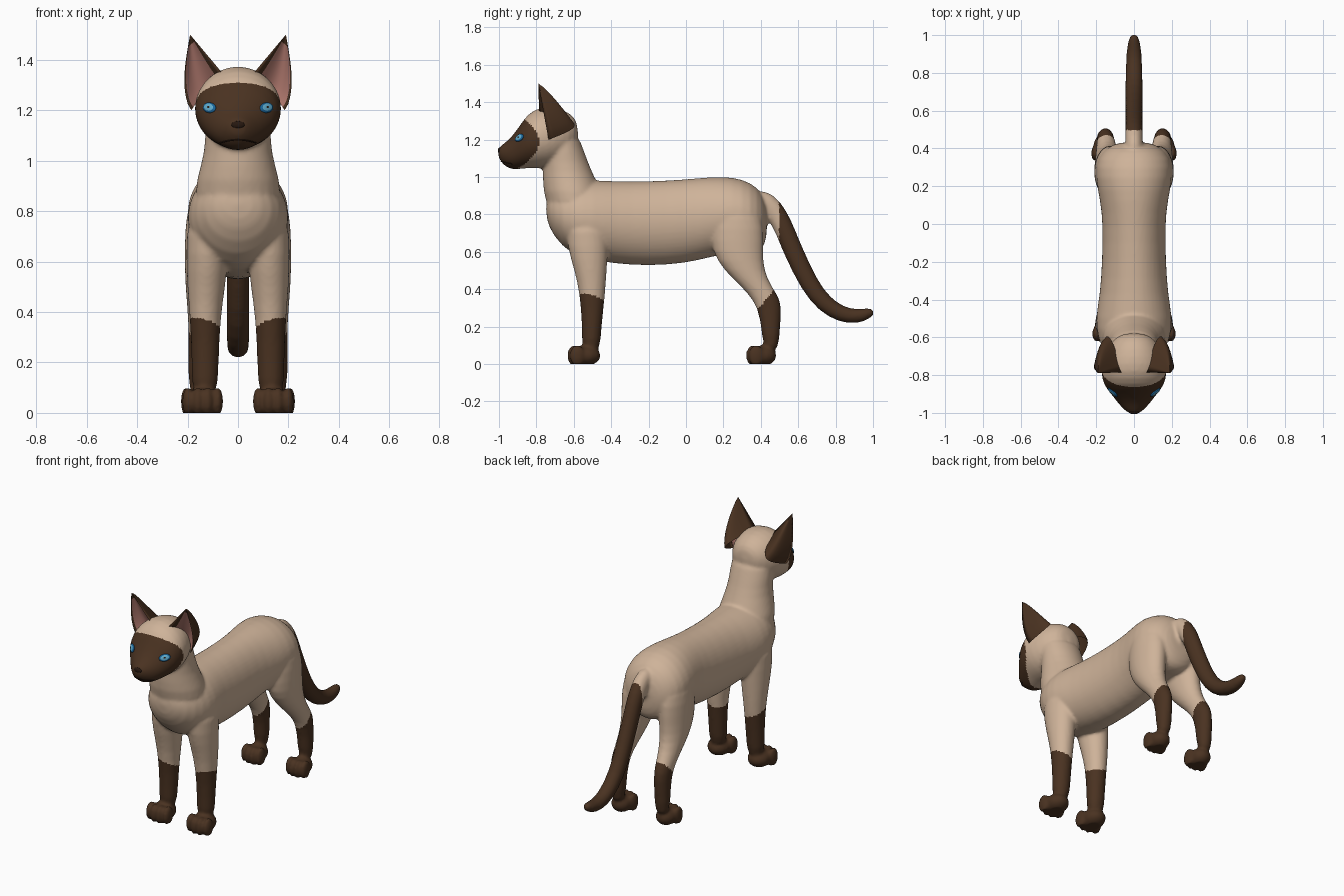
import bpy, bmesh, math
from mathutils import Vector, Matrix

if "Cube" in bpy.data.objects:
    bpy.data.objects.remove(bpy.data.objects["Cube"])


def material(name, r, g, b):
    m = bpy.data.materials.new(name)
    m.use_nodes = True
    m.diffuse_color = (r, g, b, 1)
    bsdf = m.node_tree.nodes["Principled BSDF"]
    bsdf.inputs["Base Color"].default_value = (r, g, b, 1)
    bsdf.inputs["Roughness"].default_value = 0.8
    return m


CREAM = material("cream_fur", 0.62, 0.45, 0.32)
BROWN = material("dark_brown_fur", 0.068, 0.032, 0.015)
PINK = material("inner_ear_pink", 0.50, 0.22, 0.18)
BLUE = material("eye_blue", 0.01, 0.13, 0.32)
LIGHT = material("iris_light_blue", 0.12, 0.42, 0.62)
BLACK = material("nose_black_brown", 0.02, 0.009, 0.005)


def add_object(name, mesh, mats):
    obj = bpy.data.objects.new(name, mesh)
    bpy.context.collection.objects.link(obj)
    for m in mats:
        mesh.materials.append(m)
    return obj


def finish(name, bm, mats):
    bmesh.ops.recalc_face_normals(bm, faces=bm.faces[:])
    for f in bm.faces:
        f.smooth = True
    mesh = bpy.data.meshes.new(name)
    bm.to_mesh(mesh)
    bm.free()
    return add_object(name, mesh, mats)


def loft(bm, rings, axis=None, sides=24):
    """Rings are (x, y, z, half width, half depth); no axis means follow the path."""
    centres = [Vector(r[:3]) for r in rings]
    loops = []
    for i, ring in enumerate(rings):
        along = axis or centres[min(i + 1, len(rings) - 1)] - centres[max(i - 1, 0)]
        across = Vector((1, 0, 0))
        depth = along.cross(across).normalized()
        loop = []
        for k in range(sides):
            a = math.tau * k / sides
            offset = across * ring[3] * math.cos(a) + depth * ring[4] * math.sin(a)
            loop.append(bm.verts.new(centres[i] + offset))
        loops.append(loop)
    for low, high in zip(loops, loops[1:]):
        for k in range(sides):
            n = (k + 1) % sides
            bm.faces.new((low[k], low[n], high[n], high[k]))
    bm.faces.new(loops[0])
    bm.faces.new(loops[-1])


def ellipsoid(bm, centre, radii):
    place = Matrix.Translation(centre) @ Matrix.Diagonal((*radii, 1))
    bmesh.ops.create_uvsphere(bm, u_segments=20, v_segments=12, radius=1, matrix=place)


def paw(bm, x, y, size):
    ellipsoid(bm, (x, y + 0.01, 0.045), (0.07 * size, 0.085 * size, 0.055))
    for step in (-1.5, -0.5, 0.5, 1.5):
        back = 0.014 * (abs(step) - 0.5)
        ellipsoid(bm, (x + step * 0.039 * size, y - 0.045 * size + back, 0.045),
                  (0.023 * size, 0.042, 0.058))


Y, Z = Vector((0, 1, 0)), Vector((0, 0, 1))
bm = bmesh.new()

# Torso and head: y, z, half width, half height
torso = [(-.75, .83, .05, .05), (-.71, .81, .14, .13), (-.61, .78, .195, .2),
         (-.5, .77, .207, .215), (-.38, .757, .182, .222), (-.2, .75, .17, .228),
         (0, .763, .166, .226), (.12, .785, .18, .217), (.25, .8, .207, .204),
         (.35, .78, .197, .192), (.41, .76, .14, .155), (.435, .76, .07, .07)]
head = [(-.575, 1.23, .06, .06), (-.62, 1.225, .122, .122), (-.7, 1.215, .16, .16),
        (-.78, 1.21, .178, .167), (-.85, 1.193, .165, .145), (-.9, 1.148, .122, .108),
        (-.95, 1.118, .084, .077), (-.99, 1.125, .047, .045), (-1.005, 1.13, .02, .02)]
for part in (torso, head):
    loft(bm, [(0, y, z, w, h) for y, z, w, h in part], Y)

# Neck
neck = [(-.58, .8, .185, .16), (-.61, .93, .165, .155), (-.635, 1.03, .133, .132),
        (-.655, 1.13, .13, .112), (-.67, 1.25, .13, .09)]
loft(bm, [(0, y, z, w, d) for y, z, w, d in neck], Z)

# Tail: y, z, radius
tail = [(.36, .89, .05), (.435, .865, .06), (.495, .79, .054), (.535, .7, .052),
        (.575, .6, .053), (.66, .42, .05), (.74, .32, .048), (.83, .263, .044),
        (.92, .252, .04), (.985, .275, .028), (1.005, .282, .012)]
loft(bm, [(0, y, z, min(r, .046), r) for y, z, r in tail])

# Legs and paws: x, y, z, half width, half depth
front_leg = [(.12, -.53, .8, .085, .12), (.122, -.525, .62, .084, .11),
             (.126, -.51, .5, .076, .086), (.13, -.5, .38, .061, .069),
             (.13, -.503, .2, .053, .051), (.132, -.51, .05, .053, .051)]
rear_leg = [(.12, .27, .85, .08, .12), (.125, .275, .72, .086, .145),
            (.13, .275, .6, .082, .137), (.138, .31, .5, .071, .107),
            (.145, .38, .41, .056, .08), (.15, .437, .34, .047, .075),
            (.152, .453, .25, .044, .054), (.155, .455, .05, .046, .042)]
for side in (1, -1):
    for leg in (front_leg, rear_leg):
        loft(bm, [(side * r[0], *r[1:]) for r in leg], Z)
    paw(bm, side * .14, -.55, 1.0)
    paw(bm, side * .155, .4, .88)

# Fuse the parts into one smooth skin
rough = finish("rough_parts", bm, [])
rough.modifiers.new("Round", "SUBSURF").levels = 1
remesh = rough.modifiers.new("Fuse", "REMESH")
remesh.mode = "VOXEL"
remesh.voxel_size = 0.0095
soften = rough.modifiers.new("Soften", "SMOOTH")
soften.factor = 0.5
soften.iterations = 6
graph = bpy.context.evaluated_depsgraph_get()
skin = bpy.data.meshes.new_from_object(rough.evaluated_get(graph))
bpy.data.objects.remove(rough)
skin.name = "cat_body"
body = add_object("cat_body", skin, [CREAM, BROWN])
for v in skin.vertices:
    v.co.z = max(v.co.z, 0)


# Dark mask, socks and tail
def is_dark(c):
    if c.z > 1:
        return c.y < -.785 - 5.5 * (c.z - 1.19) ** 2
    if c.y < 0:
        return c.z < .35 + .3 * (abs(c.x) - .13) - .3 * (c.y + .5)
    return c.y > .497 or c.z < .3 + 1.2 * (c.y - .39)


for p in skin.polygons:
    p.material_index = int(is_dark(p.center))
    p.use_smooth = True
bpy.context.view_layer.update()


def on_face(x, z):
    hit, place, normal, _ = body.ray_cast(Vector((x, -1.5, z)), Y)
    return place, normal


# Ears: cupped shells with a pink inside
def ear(name, side):
    bm = bmesh.new()
    cols, rows = 14, 12
    tip = Vector((.19, -.79, 1.5))
    inner, outer = Vector((.06, -.785, 1.345)), Vector((.185, -.735, 1.2))

    def shell(cup, inside):
        grid = []
        for j in range(rows + 1):
            v = j / rows
            a = inner.lerp(tip, v)
            b = outer.lerp(tip, v) + Vector((.026 * math.sin(math.pi * v ** 0.7), 0, 0))
            row = []
            for i in range(cols + 1):
                u = i / cols
                bulge = math.sin(math.pi * u) * (1 - v) ** 0.8 * cup
                p = a.lerp(b, u) + Vector((.015, .165, .01)) * bulge
                row.append(bm.verts.new((p.x * side, p.y, p.z)))
            grid.append(row)
        for j in range(rows):
            for i in range(cols):
                f = bm.faces.new((grid[j][i], grid[j][i + 1],
                                  grid[j + 1][i + 1], grid[j + 1][i]))
                rim = i < 2 or i > cols - 2 or j > rows - 3
                f.material_index = int(inside and not rim)

    shell(1.0, False)
    shell(0.4, True)
    bmesh.ops.remove_doubles(bm, verts=bm.verts[:], dist=0.0005)
    finish(name, bm, [BROWN, PINK])


# Eyes: shallow almond domes
def eye(name, side):
    place, normal = on_face(side * .113, 1.21)
    bm = bmesh.new()
    bmesh.ops.create_uvsphere(bm, u_segments=24, v_segments=16, radius=1)
    for f in bm.faces:
        c = f.calc_center_median()
        r = math.hypot(c.x, c.y)
        f.material_index = 2 if r < .25 else 1 if r < .68 else 0
    turn = normal.to_track_quat("Z", "Y").to_matrix().to_4x4()
    tilt = Matrix.Rotation(side * .2, 4, "Z")
    bm.transform(Matrix.Translation(place) @ turn @ tilt
                 @ Matrix.Diagonal((.034, .021, .009, 1)))
    finish(name, bm, [BLUE, LIGHT, BLACK])


for label, side in (("left", 1), ("right", -1)):
    ear(label + "_ear", side)
    eye(label + "_eye", side)

# Nose
bm = bmesh.new()
ellipsoid(bm, on_face(0, 1.142)[0] + Vector((0, .004, 0)), (.026, .009, .015))
finish("nose", bm, [BLACK])

# Mouth line
curve = bpy.data.curves.new("mouth", "CURVE")
curve.dimensions = "3D"
curve.bevel_depth = 0.003
line = curve.splines.new("POLY")
steps = 12
line.points.add(steps)
for i, point in enumerate(line.points):
    x = .07 * (2 * i / steps - 1)
    point.co = (*on_face(x, 1.083 - 2.5 * x * x)[0], 1)
add_object("mouth", curve, [BLACK])
